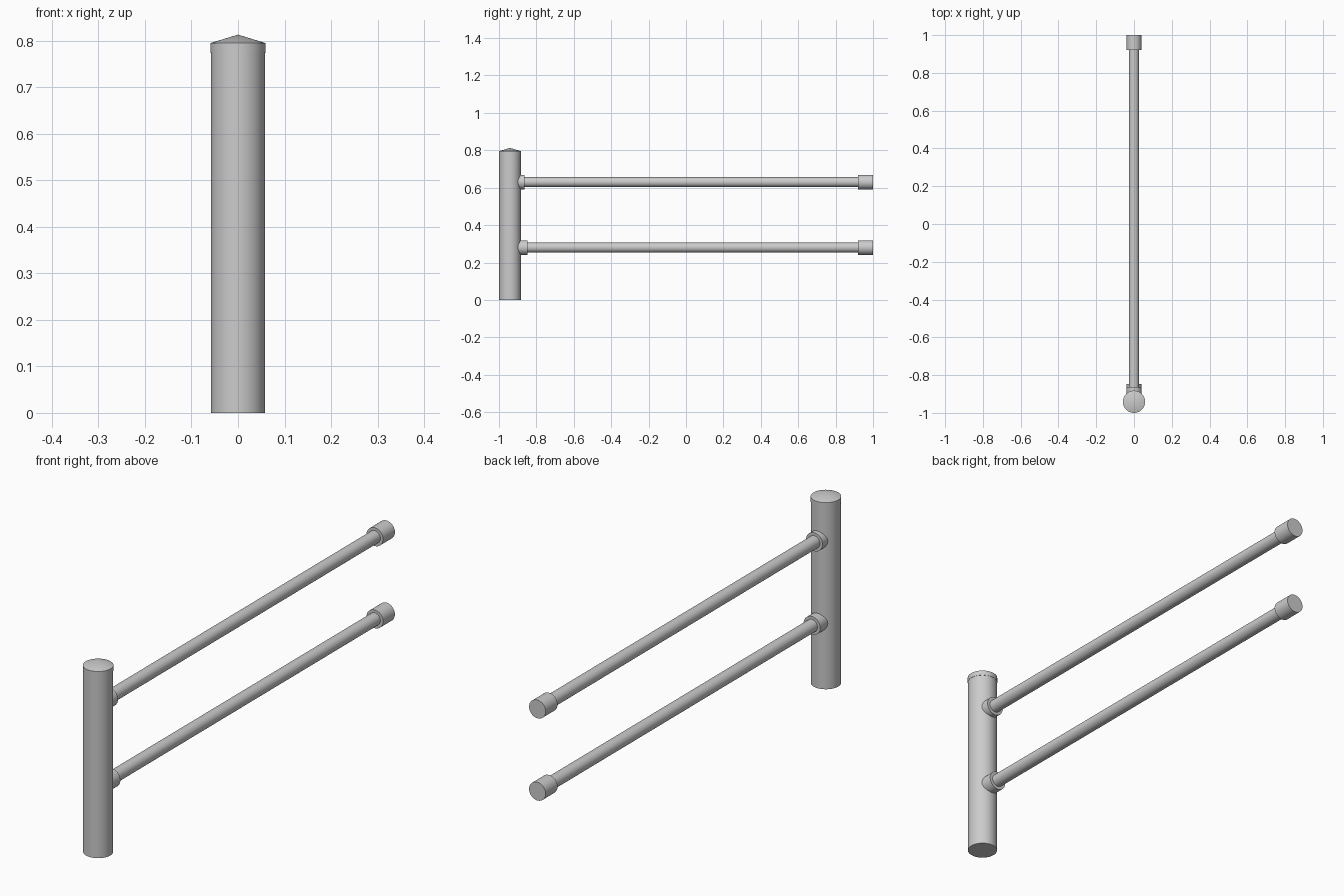
import bpy, bmesh, math

if "Cube" in bpy.data.objects:
    bpy.data.objects.remove(bpy.data.objects["Cube"])

POST_Y = -0.941


def lathe(name, profile, location, along_y=False, sides=48):
    """Spin an (radius, height) profile into a closed solid."""
    bm = bmesh.new()
    rings = []
    for r, h in profile:
        if r == 0:
            rings.append([bm.verts.new((0, 0, h))])
        else:
            rings.append([bm.verts.new((r * math.cos(2 * math.pi * i / sides),
                                        r * math.sin(2 * math.pi * i / sides), h))
                          for i in range(sides)])
    for a, b in zip(rings, rings[1:]):
        for i in range(sides):
            j = (i + 1) % sides
            if len(b) == 1:
                bm.faces.new((a[i], a[j], b[0]))
            else:
                bm.faces.new((a[i], a[j], b[j], b[i]))
    for ring in (rings[0], rings[-1]):
        if len(ring) > 1:
            bm.faces.new(ring)
    bmesh.ops.recalc_face_normals(bm, faces=bm.faces)
    mesh = bpy.data.meshes.new(name)
    bm.to_mesh(mesh)
    bm.free()
    obj = bpy.data.objects.new(name, mesh)
    bpy.context.collection.objects.link(obj)
    obj.location = location
    if along_y:
        obj.rotation_euler.x = -math.pi / 2
    bpy.ops.object.select_all(action='DESELECT')
    obj.select_set(True)
    bpy.context.view_layer.objects.active = obj
    bpy.ops.object.shade_smooth_by_angle(angle=math.radians(15))
    return obj


def tube(name, radius, y0, y1, z):
    """Cylinder running from y0 to y1 at height z."""
    return lathe(name, [(radius, 0), (radius, y1 - y0)], (0, y0, z), along_y=True)


# Upright post with a thin sleeved, low conical cap
lathe("post", [(0.058, 0), (0.058, 0.785)], (0, POST_Y, 0))
lathe("post_cap", [(0.059, 0.774), (0.059, 0.795), (0, 0.813)], (0, POST_Y, 0))

# Two rails, each with a collar at the post and a socket at the far end
for level, z, collar_end in (("lower", 0.28, -0.847), ("upper", 0.63, -0.863)):
    tube(level + "_rail", 0.0265, POST_Y, 0.99, z)
    tube(level + "_collar", 0.039, POST_Y, collar_end, z)
    tube(level + "_end_socket", 0.039, 0.92, 1.0, z)
